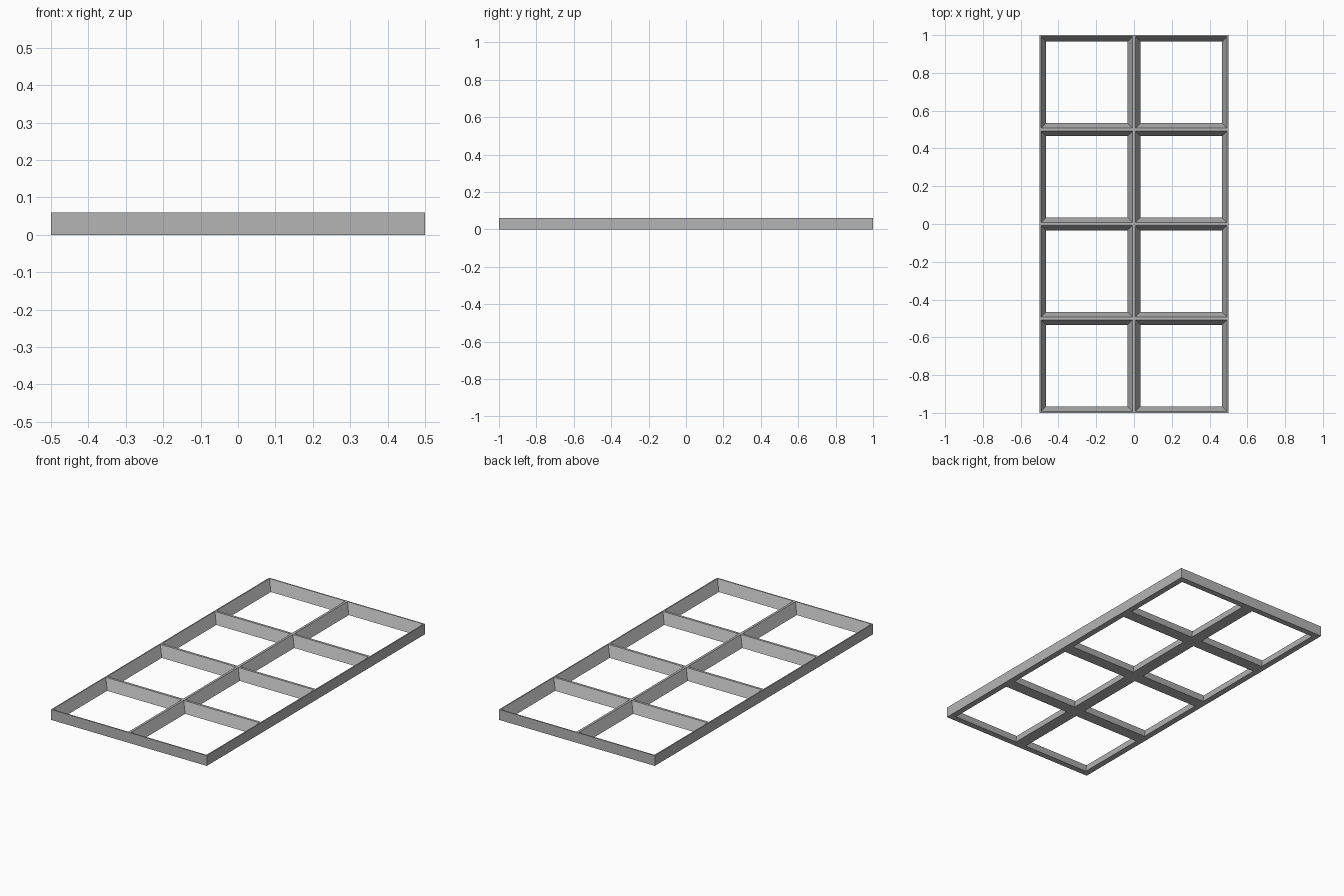
import bpy
import bmesh

cube = bpy.data.objects.get("Cube")
if cube:
    bpy.data.objects.remove(cube, do_unlink=True)

COLUMNS, ROWS, PITCH = 2, 4, 0.5
HEIGHT = 0.06
RIM, FOOT = 0.007, 0.035   # half widths of a bar at its top and at its base

# Plain grey material
grey = bpy.data.materials.new("grey")
grey.use_nodes = True
colour = (0.46, 0.46, 0.46, 1)
grey.diffuse_color = colour
grey.node_tree.nodes["Principled BSDF"].inputs["Base Color"].default_value = colour

bm = bmesh.new()


def square(cx, cy, inset, z):
    """Four corner vertices of a cell outline, moved inward by inset."""
    h = PITCH / 2 - inset
    return [bm.verts.new((cx + sx * h, cy + sy * h, z))
            for sx, sy in ((-1, -1), (1, -1), (1, 1), (-1, 1))]


# Each cell: top rim, tapered inner walls and underside
for col in range(COLUMNS):
    for row in range(ROWS):
        cx = (col - (COLUMNS - 1) / 2) * PITCH
        cy = (row - (ROWS - 1) / 2) * PITCH
        rings = [square(cx, cy, inset, z) for inset, z in
                 ((0, HEIGHT), (RIM, HEIGHT), (FOOT, 0), (0, 0))]
        for a, b in zip(rings, rings[1:]):
            for i in range(4):
                j = (i + 1) % 4
                bm.faces.new((a[i], a[j], b[j], b[i]))

# Join the cells and close the outside with vertical walls
bmesh.ops.remove_doubles(bm, verts=bm.verts[:], dist=0.0001)
border = [e for e in bm.edges if e.is_boundary]
bmesh.ops.bridge_loops(bm, edges=border)
bmesh.ops.recalc_face_normals(bm, faces=bm.faces[:])

mesh = bpy.data.meshes.new("grid_frame")
bm.to_mesh(mesh)
bm.free()
mesh.materials.append(grey)
frame = bpy.data.objects.new("grid_frame", mesh)
bpy.context.collection.objects.link(frame)
